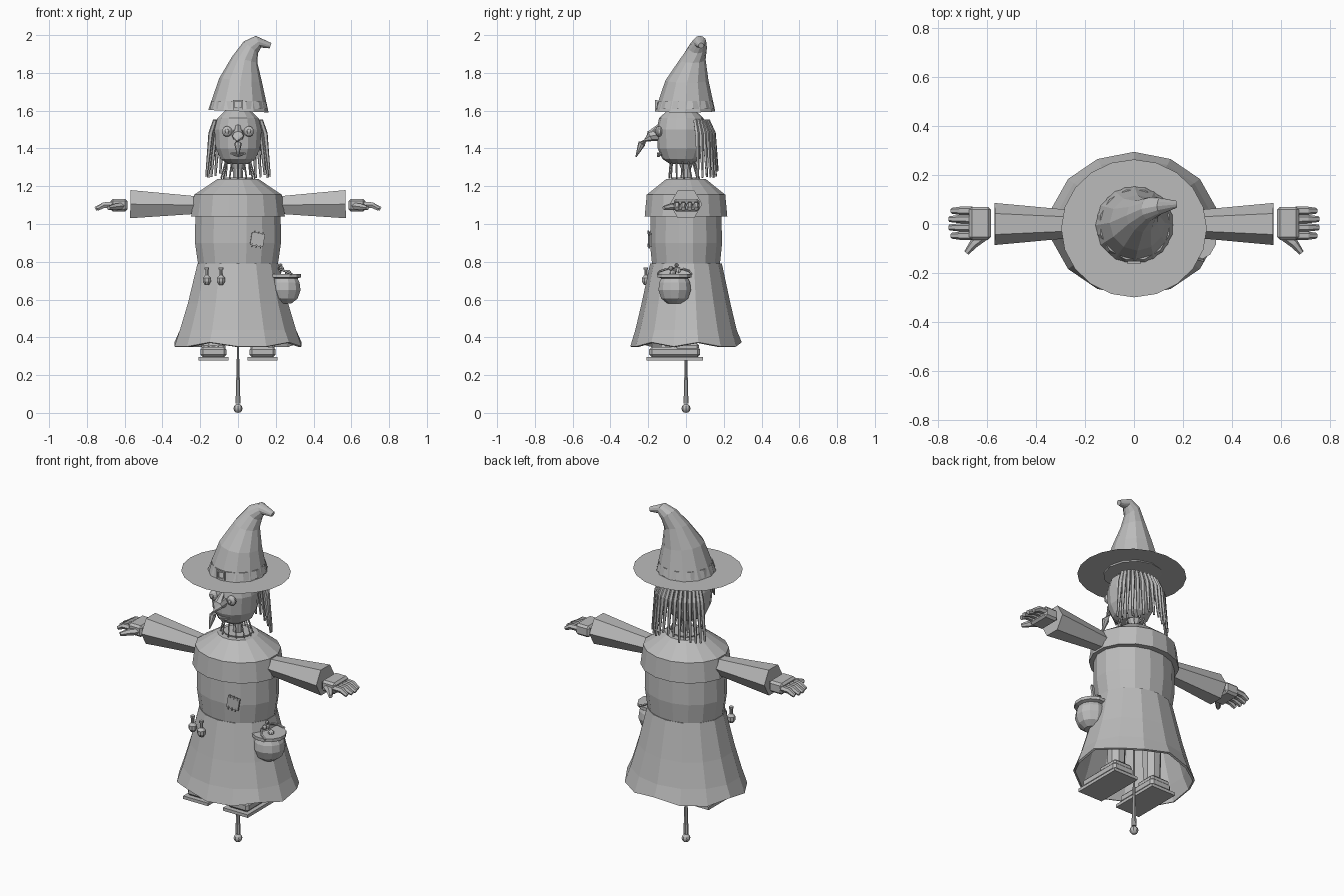
import bpy, bmesh, math, random
from math import sin, cos, pi, tau
from mathutils import Vector, Matrix

cube = bpy.data.objects.get("Cube")
if cube:
    bpy.data.objects.remove(cube, do_unlink=True)
random.seed(4)

grey = bpy.data.materials.new("plain grey")
grey.use_nodes = True
GREY = (0.5, 0.5, 0.5, 1)
grey.diffuse_color = GREY
grey.node_tree.nodes["Principled BSDF"].inputs["Base Color"].default_value = GREY


def finish(name, bm):
    bmesh.ops.recalc_face_normals(bm, faces=bm.faces)
    me = bpy.data.meshes.new(name)
    bm.to_mesh(me)
    bm.free()
    ob = bpy.data.objects.new(name, me)
    bpy.context.collection.objects.link(ob)
    me.materials.append(grey)
    return ob


def bridge(bm, rings, caps):
    vs = [[bm.verts.new(p) for p in r] for r in rings]
    n = len(vs[0])
    for a, b in zip(vs, vs[1:]):
        for i in range(n):
            j = (i + 1) % n
            bm.faces.new((a[i], a[j], b[j], b[i]))
    if caps:
        bm.faces.new(vs[0])
        bm.faces.new(vs[-1])


def turned(name, profile, n, cx=0, cy=0, caps=True, wave=None):
    """Stack of elliptical rings: (z, rx, ry)."""
    bm = bmesh.new()
    rings = []
    for k, (z, rx, ry) in enumerate(profile):
        ring = []
        for i in range(n):
            a = tau * (i + 0.5) / n
            dz = wave(k, i) if wave else 0
            ring.append((cx + rx * cos(a), cy + ry * sin(a), z + dz))
        rings.append(ring)
    bridge(bm, rings, caps)
    return finish(name, bm)


def sweep(name, points, radii, n=6, spin=0, caps=True):
    """Tapered tube through a path, rings square to it."""
    pts = [Vector(p) for p in points]
    bm = bmesh.new()
    rings = []
    for k, p in enumerate(pts):
        d = (pts[min(k + 1, len(pts) - 1)] - pts[max(k - 1, 0)]).normalized()
        ref = Vector((0, 1, 0)) if abs(d.y) < 0.9 else Vector((0, 0, 1))
        u = (ref - d * ref.dot(d)).normalized()
        v = d.cross(u)
        rings.append([p + (u * cos(tau * i / n + spin) + v * sin(tau * i / n + spin)) * radii[k]
                      for i in range(n)])
    bridge(bm, rings, caps)
    return finish(name, bm)


def box(name, loc, size, bevel=0.0, turn=None):
    bm = bmesh.new()
    bmesh.ops.create_cube(bm, size=1)
    bmesh.ops.scale(bm, vec=size, verts=bm.verts)
    if bevel:
        bmesh.ops.bevel(bm, geom=bm.edges[:], offset=bevel, segments=1, affect='EDGES')
    if turn:
        bmesh.ops.transform(bm, matrix=turn, verts=bm.verts)
    bmesh.ops.translate(bm, vec=loc, verts=bm.verts)
    return finish(name, bm)


def ball(name, loc, size, u=10, v=7, squash=1.0):
    bm = bmesh.new()
    bmesh.ops.create_uvsphere(bm, u_segments=u, v_segments=v, radius=size)
    bmesh.ops.scale(bm, vec=(1, squash, 1), verts=bm.verts)
    bmesh.ops.translate(bm, vec=loc, verts=bm.verts)
    return finish(name, bm)


# Clothes: skirt with a wavy hem, shirt and shoulder cape
def hem(k, i):
    return 0.014 * (1 if i % 3 == 0 else -0.6) if k == 0 else 0


skirt = turned("skirt", [(0.36, 0.345, 0.295), (0.44, 0.315, 0.268), (0.58, 0.272, 0.235),
                         (0.79, 0.22, 0.19)], 14, caps=False, wave=hem)
solid = skirt.modifiers.new("cloth thickness", 'SOLIDIFY')
solid.thickness = 0.012
turned("shirt", [(0.785, 0.215, 0.183), (0.9, 0.232, 0.195), (1.06, 0.23, 0.19)], 16)
turned("shoulder_cape", [(1.04, 0.253, 0.223), (1.155, 0.237, 0.212), (1.237, 0.112, 0.108)], 16)
turned("collar", [(1.225, 0.075, 0.07), (1.245, 0.08, 0.075)], 14)

# Support pole with its rounded foot
turned("pole", [(0.05, 0.014, 0.014), (0.36, 0.005, 0.005), (0.8, 0.005, 0.005)], 8)
ball("pole_foot", (0, 0, 0.034), 0.024, 8, 6)
bpy.data.objects["pole_foot"].data.transform(Matrix.Diagonal((1, 1, 1, 1)) @ Matrix.Translation((0, 0, -0.01)))

# Arms, hands, legs and boots, both sides
for s, side in ((1, "left"), (-1, "right")):
    sweep(side + "_sleeve", [(s * 0.2, 0, 1.1), (s * 0.57, 0, 1.105)], [0.052, 0.086])
    box(side + "_palm", (s * 0.63, 0.003, 1.1), (0.09, 0.135, 0.066), 0.012)
    for i in range(4):
        y = 0.054 - i * 0.034
        reach = 0.755 if i in (1, 2) else 0.745
        sweep(f"{side}_finger_{i + 1}", [(s * 0.66, y, 1.102), (s * 0.71, y, 1.1),
              (s * reach, y, 1.08)], [0.018, 0.017, 0.012], 6)
    sweep(side + "_thumb", [(s * 0.615, -0.05, 1.095), (s * 0.655, -0.08, 1.09),
          (s * 0.685, -0.118, 1.085)], [0.02, 0.019, 0.011], 6)
    x = s * 0.13
    box(side + "_sole", (x, -0.06, 0.286), (0.16, 0.3, 0.018))
    box(side + "_boot", (x, -0.06, 0.322), (0.138, 0.27, 0.055), 0.014)
    box(side + "_heel_counter", (x, 0.005, 0.34), (0.125, 0.13, 0.06), 0.012)
    sweep(side + "_boot_bow", [(x - 0.03, -0.12, 0.352), (x, -0.12, 0.345), (x + 0.03, -0.12, 0.352)],
          [0.014, 0.006, 0.014], 6)
    turned(side + "_leg", [(0.34, 0.045, 0.045), (0.43, 0.05, 0.05), (0.8, 0.055, 0.055)], 8, x * 0.95, 0)

# Head, neck and face
turned("neck", [(1.22, 0.03, 0.03), (1.29, 0.026, 0.026), (1.36, 0.05, 0.05)], 10)
turned("head", [(1.318, 0.055, 0.06), (1.345, 0.095, 0.1), (1.4, 0.12, 0.125), (1.5, 0.128, 0.13),
                (1.56, 0.112, 0.118), (1.6, 0.07, 0.075)], 14, 0, -0.025)
sweep("nose", [(0, -0.13, 1.475), (0, -0.19, 1.465), (0, -0.235, 1.425), (0, -0.265, 1.355)],
      [0.036, 0.029, 0.02, 0.003], 8)
sweep("nose_bridge", [(0, -0.13, 1.53), (0, -0.185, 1.47)], [0.01, 0.026], 6)
for s, side in ((1, "left"), (-1, "right")):
    ball(side + "_eye", (s * 0.058, -0.142, 1.49), 0.028, 10, 8, 0.7)
    ball(side + "_pupil", (s * 0.058, -0.161, 1.49), 0.012, 8, 6, 0.6)
for z, name in ((1.373, "upper_lip"), (1.36, "lower_lip")):
    sweep(name, [(-0.05, -0.12, 1.375), (0, -0.148, z), (0.05, -0.12, 1.375)], [0.003, 0.007, 0.003], 6)

# Hair around the back and sides of the head
for i in range(15):
    a = pi * (0.07 + 0.86 * i / 14)
    c, w = cos(a), sin(a)
    low = 1.24 + random.uniform(0, 0.05)
    sweep(f"hair_strand_{i + 1}", [(0.125 * c, 0.03 + 0.085 * w, 1.55), (0.148 * c, 0.035 + 0.11 * w, 1.48),
          (0.172 * c, 0.035 + 0.132 * w, low)], [0.011, 0.013, 0.006], 5)
# Loose straw at the throat
for i in range(12):
    a = tau * i / 12
    sweep(f"throat_straw_{i + 1}", [(0.06 * cos(a), 0.06 * sin(a) - 0.02, 1.35),
          (0.09 * cos(a), 0.08 * sin(a) - 0.01, 1.24)], [0.005, 0.004], 4)

# Hat: flat brim, bent crown, band and buckle
brim = bmesh.new()
bmesh.ops.create_circle(brim, cap_ends=True, segments=20, radius=1)
bmesh.ops.scale(brim, vec=(0.298, 0.282, 1), verts=brim.verts)
bmesh.ops.translate(brim, vec=(0, -0.018, 1.602), verts=brim.verts)
finish("hat_brim", brim)

crown = bmesh.new()
rings = []
# centre x, y, z, radius, lean
for x, y, z, r, lean in ((0.002, -0.005, 1.597, 0.16, 0.04), (0.014, 0.005, 1.76, 0.114, 0.1),
                         (0.036, 0.035, 1.87, 0.069, 0.25), (0.068, 0.062, 1.935, 0.049, 0.7),
                         (0.108, 0.073, 1.965, 0.034, 1.15), (0.172, 0.08, 1.944, 0.015, 1.9)):
    m = Matrix.Translation((x, y, z)) @ Matrix.Rotation(lean, 4, 'Y')
    rings.append([m @ Vector((r * cos(tau * i / 12), r * sin(tau * i / 12), 0)) for i in range(12)])
bridge(crown, rings, True)
finish("hat_crown", crown)
turned("hat_band", [(1.61, 0.158, 0.158), (1.652, 0.147, 0.147)], 12, 0.004, -0.003)
for dx, dz, w, h in ((0.022, 0, 0.009, 0.05), (-0.022, 0, 0.009, 0.05),
                     (0, 0.021, 0.053, 0.009), (0, -0.021, 0.053, 0.009)):
    box("hat_buckle", (dx, -0.158, 1.632 + dz), (w, 0.012, h))

# Patch with stitches
tilt = Matrix.Rotation(0.17, 4, 'Y') @ Matrix.Rotation(0.12, 4, 'Z')
box("patch", (0.103, -0.19, 0.918), (0.07, 0.012, 0.07), 0, tilt)
for i in range(3):
    for dz in (-0.035, 0.035):
        off = tilt @ Vector((-0.022 + i * 0.022, -0.007, dz))
        box("patch_stitch", Vector((0.103, -0.19, 0.918)) + off, (0.005, 0.006, 0.018), 0, tilt)

# Potion bottles hung on the waist
for x, name in ((-0.165, "outer"), (-0.09, "inner")):
    y = -0.185 if name == "outer" else -0.212
    turned(name + "_bottle", [(0.678, 0.012, 0.012), (0.695, 0.023, 0.023), (0.715, 0.023, 0.023),
           (0.73, 0.009, 0.009), (0.758, 0.009, 0.009), (0.76, 0.013, 0.013), (0.77, 0.013, 0.013)], 8, x, y)

# Cauldron with bubbles and a carrying handle
X, Y = 0.245, -0.06
turned("cauldron", [(0.58, 0.04, 0.04), (0.605, 0.073, 0.073), (0.65, 0.089, 0.089), (0.69, 0.084, 0.084),
                    (0.712, 0.073, 0.073), (0.718, 0.093, 0.093), (0.736, 0.093, 0.093)], 12, X, Y)
for dx, dy, z, r in ((-0.015, -0.02, 0.765, 0.013), (-0.03, 0.02, 0.752, 0.016), (-0.02, 0.01, 0.782, 0.01),
                     (0.02, -0.01, 0.74, 0.017)):
    ball("bubble", (X + dx, Y + dy, z), r, 8, 6)
sweep("cauldron_handle", [(X + 0.04 - 0.07 * sin(pi * i / 6), Y + 0.09 * cos(pi * i / 6),
      0.735 + 0.03 * sin(pi * i / 6)) for i in range(7)], [0.006] * 7, 5)
